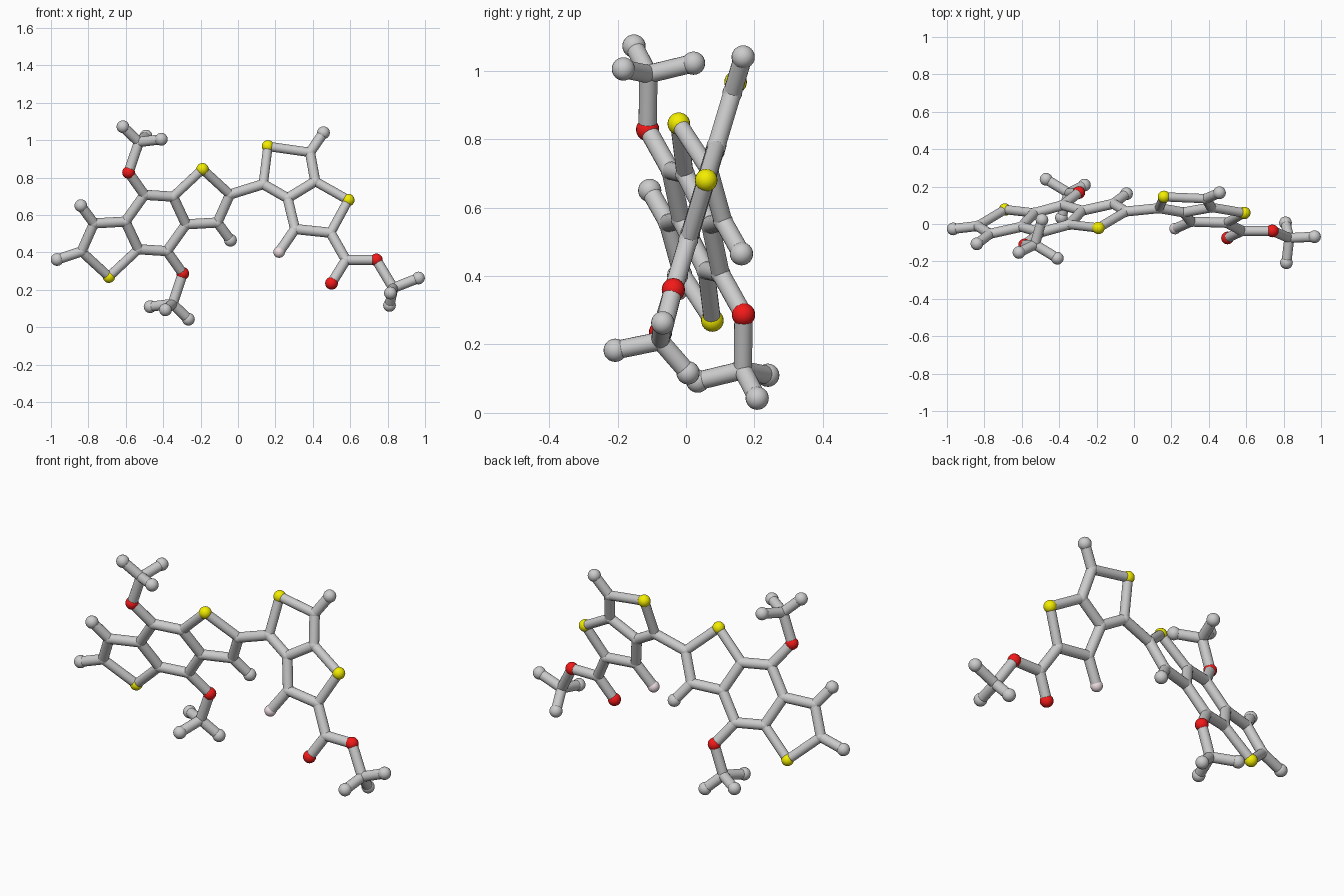
import bpy
from mathutils import Vector

if "Cube" in bpy.data.objects:
    bpy.data.objects.remove(bpy.data.objects["Cube"])

COLORS = {"sulfur": (0.9, 0.85, 0.0, 1), "oxygen": (0.9, 0.01, 0.01, 1),
          "halogen": (0.87, 0.74, 0.76, 1)}
RADII = {"sulfur": 0.033, "oxygen": 0.034, "halogen": 0.031,
         "carbon": 0.029, "end": 0.034}
KINDS = {"S": "sulfur", "O": "oxygen", "F": "halogen", "C": "carbon", "H": "end"}
mats = {}
for kind, col in COLORS.items():
    mats[kind] = bpy.data.materials.new(kind + "_color")
    mats[kind].diffuse_color = col


def smooth(ob):
    for p in ob.data.polygons:
        p.use_smooth = True


def ball(name, pos):
    kind = KINDS[name[0]]
    bpy.ops.mesh.primitive_uv_sphere_add(segments=20, ring_count=12,
                                         radius=RADII[kind], location=pos)
    ob = bpy.context.object
    ob.name = kind + "_ball"
    smooth(ob)
    if kind in mats:
        ob.data.materials.append(mats[kind])


def stick(a, b, radius):
    d = b - a
    bpy.ops.mesh.primitive_cylinder_add(vertices=18, radius=radius,
                                        depth=d.length, location=(a + b) / 2)
    ob = bpy.context.object
    ob.name = "bond_stick"
    ob.rotation_euler = d.to_track_quat('Z', 'Y').to_euler()
    bpy.ops.object.shade_smooth_by_angle()


atoms, bonds = {}, []


def left_plane(x, z):
    return Vector((x, 0.350 + 0.245 * x - 0.385 * z, z))


def right_plane(x, z):
    return Vector((x, -0.145 + 0.3 * z, z))


# Left fused rings: one half, the other follows by point inversion
half = {"H1": (-0.84, 0.65), "C1": (-0.77, 0.555), "C2": (-0.837, 0.405),
        "S1": (-0.69, 0.27), "C3": (-0.533, 0.417), "C4": (-0.602, 0.565),
        "C5": (-0.5, 0.708), "O1": (-0.585, 0.828)}
left = {k: left_plane(*v) for k, v in half.items()}
# methoxy end
left["C6"] = Vector((-0.53, -0.11, 0.99))
left["H3"] = Vector((-0.615, -0.152, 1.072))
left["H4"] = Vector((-0.492, 0.022, 1.022))
left["H5"] = Vector((-0.41, -0.183, 1.005))
centre = Vector((-0.44, 0.028, 0.5575))
for k, v in left.items():
    atoms[k] = v
    atoms[k + "m"] = 2 * centre - v
for pair in ("H1 C1", "C1 C2", "C2 S1", "S1 C3", "C3 C4", "C4 C1", "C4 C5",
             "C5 O1", "O1 C6", "C6 H3", "C6 H4", "C6 H5"):
    a, b = pair.split()
    bonds += [(a, b), (a + "m", b + "m")]
bonds += [("C5", "C3m"), ("C5m", "C3")]
atoms["H2"] = left_plane(-0.967, 0.362)
bonds.append(("C2", "H2"))

# Right fused rings with ester branch
right = {"C13": (0.135, 0.765), "S3": (0.16, 0.967), "C14": (0.385, 0.935),
         "H14": (0.457, 1.04), "C15": (0.413, 0.78), "C16": (0.265, 0.69),
         "C17": (0.305, 0.525), "F1": (0.22, 0.402), "C18": (0.495, 0.505),
         "S4": (0.59, 0.68), "C19": (0.577, 0.36), "O3": (0.5, 0.235),
         "O4": (0.74, 0.36)}
for k, v in right.items():
    atoms[k] = right_plane(*v)
atoms["C20"] = Vector((0.83, -0.075, 0.21))
atoms["H6"] = Vector((0.965, -0.068, 0.263))
atoms["H7"] = Vector((0.815, -0.207, 0.183))
atoms["H8"] = Vector((0.81, 0.006, 0.117))
for pair in ("C2m C13", "C13 S3", "S3 C14", "C14 H14", "C14 C15", "C15 C16",
             "C16 C13", "C16 C17", "C17 F1", "C17 C18", "C18 S4", "S4 C15",
             "C18 C19", "C19 O3", "C19 O4", "O4 C20", "C20 H6", "C20 H7", "C20 H8"):
    bonds.append(tuple(pair.split()))

# Build balls and sticks
for name, pos in atoms.items():
    ball(name, pos)
for a, b in bonds:
    stick(atoms[a], atoms[b], 0.025 if "S" in a + b else 0.027)

for m in bpy.data.materials:
    if m.users and not m.is_grease_pencil:
        m.use_nodes = True
        m.node_tree.nodes["Principled BSDF"].inputs["Base Color"].default_value = m.diffuse_color
